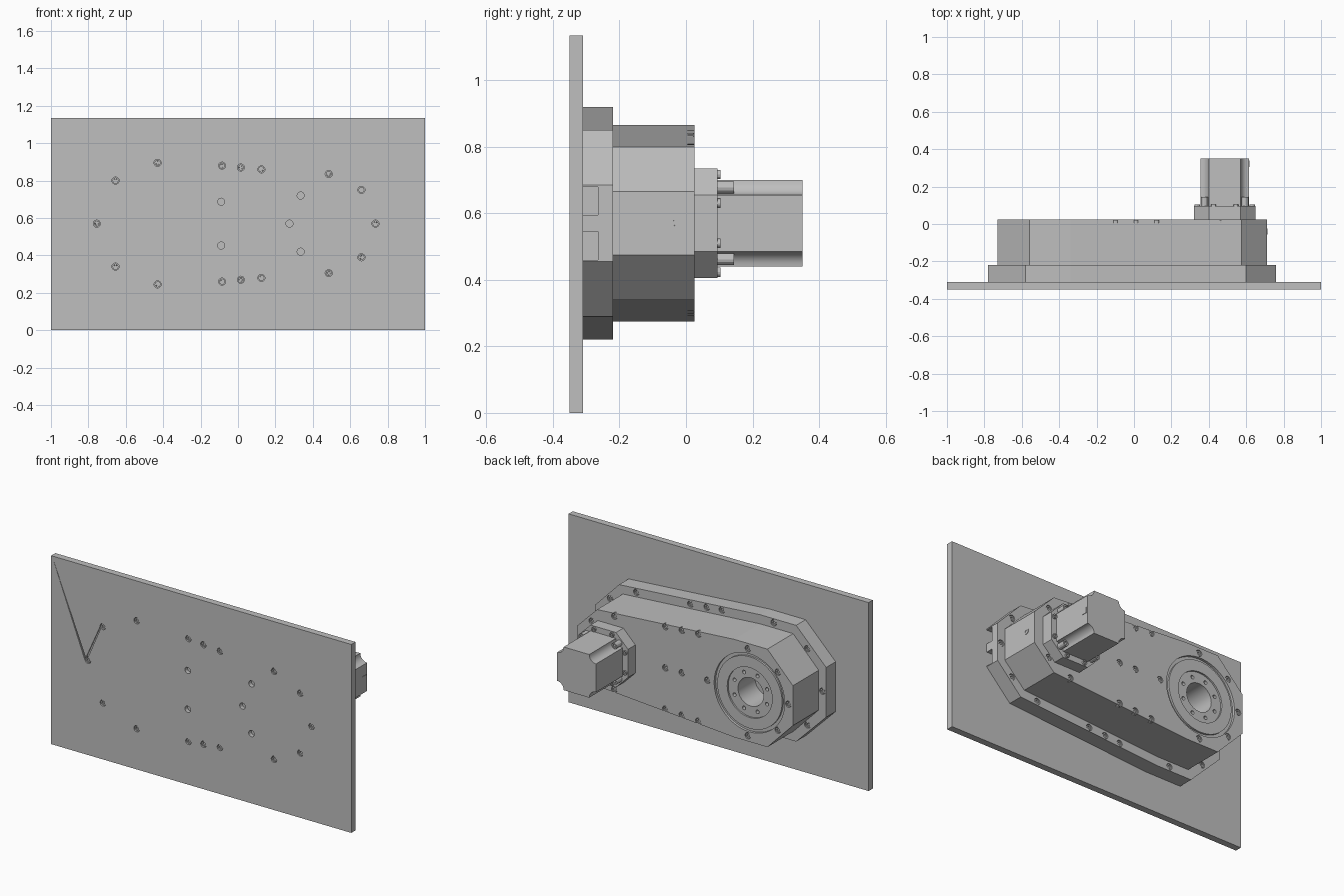
import bpy, bmesh, math
from mathutils import Vector

cube = bpy.data.objects.get("Cube")
if cube:
    bpy.data.objects.remove(cube, do_unlink=True)

grey = bpy.data.materials.new("machined grey")
grey.use_nodes = True
COLOUR = (0.52, 0.52, 0.52, 1)
grey.diffuse_color = COLOUR
grey.node_tree.nodes["Principled BSDF"].inputs["Base Color"].default_value = COLOUR

AXIS_Z = 0.57          # height of the mirror line of the gearbox
MOTOR_X = 0.485        # motor shaft
OUTPUT_X = -0.44       # output shaft


def finish(name, bm, smooth=False):
    bmesh.ops.recalc_face_normals(bm, faces=bm.faces)
    mesh = bpy.data.meshes.new(name)
    bm.to_mesh(mesh)
    bm.free()
    mesh.materials.append(grey)
    obj = bpy.data.objects.new(name, mesh)
    bpy.context.collection.objects.link(obj)
    if smooth:
        soften(obj)
    return obj


def soften(obj):
    for p in obj.data.polygons:
        p.use_smooth = True
    obj.data.set_sharp_from_angle(angle=math.radians(35))


def add_prism(bm, outline, y0, y1):
    """Extrude an (x, z) outline from y0 to y1; returns the cap at y1."""
    a = [bm.verts.new((x, y0, z)) for x, z in outline]
    b = [bm.verts.new((x, y1, z)) for x, z in outline]
    bm.faces.new(a)
    cap = bm.faces.new(b)
    for i in range(len(a)):
        j = (i + 1) % len(a)
        bm.faces.new((a[i], a[j], b[j], b[i]))
    return cap


def prism(name, outline, y0, y1, smooth=False):
    bm = bmesh.new()
    add_prism(bm, outline, y0, y1)
    return finish(name, bm, smooth)


def circle(x, z, r, n=16):
    return [(x + r * math.cos(math.tau * i / n), z + r * math.sin(math.tau * i / n))
            for i in range(n)]


def rect(x0, x1, z0, z1):
    return [(x0, z0), (x1, z0), (x1, z1), (x0, z1)]


def mirrored(points):
    """Close an upper half outline by reflecting it about the axis height."""
    return points + [(x, 2 * AXIS_Z - z) for x, z in reversed(points)]


def both(points):
    """Repeat hole positions above and below the axis."""
    return points + [(x, 2 * AXIS_Z - z) for x, z in points]


def cut(obj, outlines, y0, y1):
    """Sink straight pockets into an object."""
    bm = bmesh.new()
    for o in outlines:
        add_prism(bm, o, y0, y1)
    cutter = finish("cutter", bm)
    cutter.hide_render = True
    mod = obj.modifiers.new("pockets", "BOOLEAN")
    mod.operation, mod.solver, mod.object = "DIFFERENCE", "EXACT", cutter
    bpy.context.view_layer.update()
    deps = bpy.context.evaluated_depsgraph_get()
    mesh = bpy.data.meshes.new_from_object(obj.evaluated_get(deps))
    obj.modifiers.clear()
    obj.data = mesh
    bpy.data.objects.remove(cutter, do_unlink=True)


def bolts(name, places, y_base, y_top, r=0.016):
    """Cap screws with a hex socket in the end at y_top."""
    bm = bmesh.new()
    for x, z in places:
        cap = add_prism(bm, circle(x, z, r, 12), y_base, y_top)
        caps = [cap]
        bmesh.ops.recalc_face_normals(bm, faces=bm.faces)
        bmesh.ops.inset_individual(bm, faces=caps, thickness=r * 0.45)
        bmesh.ops.inset_individual(bm, faces=caps, thickness=0.0005, depth=-0.007)
    return finish(name, bm)


# Mounting plate with bolt holes and a fine scribed mark
rim = both([(-0.655, 0.8), (-0.43, 0.895), (-0.085, 0.88), (0.015, 0.87), (0.125, 0.86),
            (0.485, 0.835), (0.66, 0.75)]) + [(-0.755, AXIS_Z), (0.735, AXIS_Z)]
open_holes = both([(-0.09, 0.687), (0.335, 0.72)]) + [(0.275, AXIS_Z)]
plate = prism("mounting_plate", rect(-1, 1, 0, 1.135), -0.35, -0.31)
cut(plate, [circle(x, z, 0.019) for x, z in rim + open_holes], -0.36, -0.325)
cut(plate, [[(-0.99, 1.125), (-0.77, 0.58), (-0.672, 0.8), (-0.663, 0.8),
             (-0.765, 0.565), (-0.775, 0.565)]], -0.36, -0.342)
bolts("plate_bolts", rim, -0.324, -0.345)

# Gearbox base flange with side notches
flange = prism("base_flange", mirrored([(0.76, 0.685), (0.6, 0.85), (-0.34, 0.92),
                                        (-0.58, 0.92), (-0.78, 0.72)]), -0.31, -0.22)
cut(flange, [rect(0.69, 0.8, 0.595, 0.68), rect(0.69, 0.8, 0.46, 0.545)], -0.32, -0.265)
cut(flange, [circle(x, z, 0.019) for x, z in rim], -0.24, -0.2)
bolts("flange_bolts", rim, -0.241, -0.223)

# Gearbox housing
face_bolts = both([(0.12, 0.818), (0.01, 0.825), (-0.1, 0.832), (0.46, 0.79), (0.61, 0.72),
                   (-0.43, 0.832), (-0.63, 0.745)])
face_bolts += [(x, AXIS_Z) for x in (0.12, 0.01, -0.16, -0.7)]
housing = prism("gearbox_housing", mirrored([(0.71, 0.665), (0.575, 0.8), (-0.34, 0.865),
                                             (-0.56, 0.865), (-0.73, 0.69)]), -0.22, 0.025)
cut(housing, [circle(x, z, 0.019) for x, z in face_bolts], 0.005, 0.04)
cut(housing, [circle(OUTPUT_X, AXIS_Z, 0.235, 64)], -0.15, 0.04)
bolts("housing_bolts", face_bolts, 0.004, 0.022)

# Screw on the end of the housing
end_screw = bolts("end_screw", [(0, 0)], -0.01, 0.003)
end_screw.rotation_euler = (0, 0, -math.pi / 2)
end_screw.location = (0.71, -0.04, AXIS_Z)

# Output hub: turned ring with a deep centre bore
hub_profile = [(0.085, -0.149), (0.085, 0.012), (0.15, 0.012), (0.15, 0.022),
               (0.216, 0.022), (0.216, 0.01), (0.235, 0.01), (0.235, -0.149)]
bm = bmesh.new()
rings = []
for i in range(64):
    a = math.tau * i / 64
    rings.append([bm.verts.new((OUTPUT_X + r * math.cos(a), y, AXIS_Z + r * math.sin(a)))
                  for r, y in hub_profile])
count = len(hub_profile)
for i in range(64):
    p, q = rings[i], rings[(i + 1) % 64]
    for k in range(count):
        m = (k + 1) % count
        bm.faces.new((p[k], p[m], q[m], q[k]))
hub = finish("output_hub", bm)
hub_holes = [circle(OUTPUT_X + 0.117 * math.cos(a), AXIS_Z + 0.117 * math.sin(a), 0.011, 12)
             for a in [math.tau * (i + 0.5) / 8 for i in range(8)]]
cut(hub, hub_holes, -0.03, 0.04)
soften(hub)

# Motor adapter: chamfered square
h, c = 0.165, 0.085
octagon = [(MOTOR_X + x, AXIS_Z + z) for x, z in
           [(h, c), (c, h), (-c, h), (-h, c), (-h, -c), (-c, -h), (c, -h), (h, -c)]]
prism("motor_adapter", octagon, 0.025, 0.095)
adapter_places = [(MOTOR_X + sx * a, AXIS_Z + sz * b) for sx in (-1, 1) for sz in (-1, 1)
                  for a, b in ((0.147, 0.06), (0.06, 0.147))]
bolts("adapter_bolts", adapter_places, 0.09, 0.104, 0.014)

# Motor body: square with scooped corners
half, scoop = 0.13, 0.045
body = []
for quarter in range(4):
    turn = quarter * math.pi / 2
    for i in range(7):
        a = -math.pi / 2 - i * math.pi / 12
        x, z = half + scoop * math.cos(a), half + scoop * math.sin(a)
        body.append((MOTOR_X + x * math.cos(turn) - z * math.sin(turn),
                     AXIS_Z + x * math.sin(turn) + z * math.cos(turn)))
prism("motor_body", body, 0.095, 0.35, smooth=True)
corner = [(MOTOR_X + sx * 0.108, AXIS_Z + sz * 0.108) for sx in (-1, 1) for sz in (-1, 1)]
bolts("motor_bolts", corner, 0.09, 0.145, 0.018)

# Connector cover on the side of the motor
bm = bmesh.new()
bmesh.ops.create_cube(bm, size=1)
bmesh.ops.scale(bm, verts=bm.verts, vec=Vector((0.006, 0.035, 0.035)))
bmesh.ops.translate(bm, verts=bm.verts, vec=Vector((MOTOR_X + half, 0.322, AXIS_Z)))
finish("connector_cover", bm)
